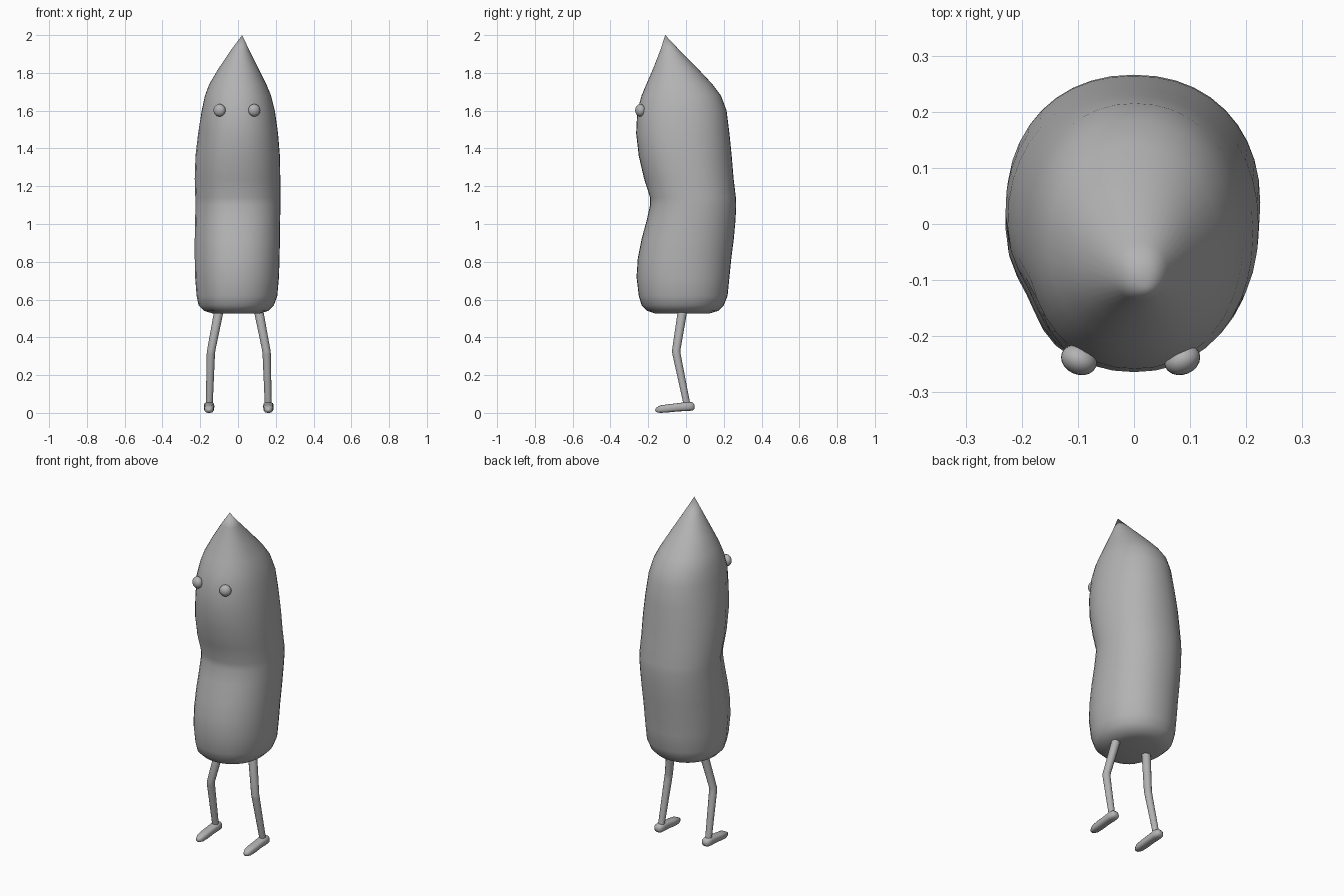
import bpy, bmesh, math
from mathutils import Vector

default_cube = bpy.data.objects.get("Cube")
if default_cube:
    bpy.data.objects.remove(default_cube, do_unlink=True)


def make_material(name, value):
    material = bpy.data.materials.new(name)
    material.use_nodes = True
    colour = (value, value, value, 1)
    material.diffuse_color = colour
    material.node_tree.nodes["Principled BSDF"].inputs["Base Color"].default_value = colour
    return material


grey = make_material("plain grey", 0.45)


def finish(bm, name, angle):
    bmesh.ops.recalc_face_normals(bm, faces=bm.faces)
    mesh = bpy.data.meshes.new(name)
    bm.to_mesh(mesh)
    bm.free()
    mesh.materials.append(grey)
    part = bpy.data.objects.new(name, mesh)
    bpy.context.collection.objects.link(part)
    bpy.ops.object.select_all(action="DESELECT")
    part.select_set(True)
    bpy.context.view_layer.objects.active = part
    bpy.ops.object.shade_smooth_by_angle(angle=math.radians(angle))
    return part


def loft(name, rings, start, end, angle=60):
    """Skin a list of rings and close both ends in a point."""
    bm = bmesh.new()
    loops = [[bm.verts.new(point) for point in ring] for ring in rings]
    count = len(loops[0])
    for low, high in zip(loops, loops[1:]):
        for i in range(count):
            j = (i + 1) % count
            bm.faces.new((low[i], low[j], high[j], high[i]))
    for loop, point in ((loops[0], start), (loops[-1], end)):
        tip = bm.verts.new(point)
        for i in range(count):
            bm.faces.new((loop[i], loop[(i + 1) % count], tip))
    return finish(bm, name, angle)


def signed_power(value, power):
    return math.copysign(abs(value) ** power, value)


# Body: height, right edge, left edge, front edge, back edge
body_profile = [
    (.525, -.13, .11, -.16, .12),
    (.54, -.18, .16, -.205, .17),
    (.57, -.21, .19, -.235, .2),
    (.62, -.22, .208, -.25, .22),
    (.72, -.228, .217, -.262, .23),
    (.82, -.23, .22, -.255, .24),
    (.92, -.23, .222, -.235, .253),
    (1.02, -.228, .223, -.208, .262),
    (1.1, -.226, .225, -.19, .266),
    (1.14, -.227, .225, -.19, .264),
    (1.24, -.23, .224, -.222, .252),
    (1.36, -.226, .222, -.25, .242),
    (1.48, -.212, .212, -.264, .23),
    (1.6, -.192, .195, -.258, .215),
    (1.68, -.175, .175, -.235, .185),
    (1.74, -.152, .15, -.21, .14),
    (1.82, -.105, .11, -.175, .065),
    (1.92, -.038, .06, -.136, -.034),
]
SIDES = 40
body_rings = []
for z, right, left, front, back in body_profile:
    ring = []
    for i in range(SIDES):
        turn = math.tau * i / SIDES
        c, s = signed_power(math.cos(turn), .93), signed_power(math.sin(turn), .93)
        # Shallow hollow along the right front side
        hollow = math.exp(-((turn - 3.65) / .3) ** 2) if z < 1.5 else 0
        scale = 1 - .07 * hollow
        ring.append(((right + left) / 2 + c * scale * (left - right) / 2,
                     (front + back) / 2 + s * scale * (back - front) / 2, z))
    body_rings.append(ring)
loft("body", body_rings, (0, -.02, .53), (.022, -.11, 2))


def tube_rings(path, sides=12):
    """Horizontal rings along a path of centre and radius."""
    return [[Vector(centre) + Vector((math.cos(math.tau * i / sides),
                                      math.sin(math.tau * i / sides), 0)) * radius
             for i in range(sides)] for centre, radius in path]


# Foot sections: depth, half width, bottom, top
foot_profile = [
    (.044, .014, .022, .045),
    (.034, .025, .012, .056),
    (.005, .028, .01, .058),
    (-.04, .026, .008, .052),
    (-.09, .027, .003, .046),
    (-.135, .024, 0, .04),
    (-.158, .014, .004, .028),
]

for side, label in ((-1, "right"), (1, "left")):
    # Bent leg
    path = [((.004 + side * .1, -.01, .58), .025),
            ((.004 + side * .107, -.02, .53), .025),
            ((.004 + side * .146, -.052, .33), .022),
            ((.004 + side * .148, -.05, .31), .022),
            ((.004 + side * .156, .006, .04), .018)]
    loft(label + "_leg", tube_rings(path), path[0][0], path[-1][0], 50)

    # Foot pointing forward
    x = .004 + side * .157
    rings = []
    for y, width, low, high in foot_profile:
        rings.append([(x + width * signed_power(math.cos(a), .7), y,
                       (low + high) / 2 + (high - low) / 2 * signed_power(math.sin(a), .7))
                      for a in (math.tau * i / 16 for i in range(16))])
    loft(label + "_foot", rings, (x, .046, .033), (x, -.165, .015))

    # Eye
    bm = bmesh.new()
    bmesh.ops.create_uvsphere(bm, u_segments=20, v_segments=12, radius=.033)
    eye = finish(bm, label + "_eye", 60)
    eye.location = (-.006 + side * .092, -.242, 1.602)
    eye.scale.y = .8
    eye.rotation_euler.z = side * .4
